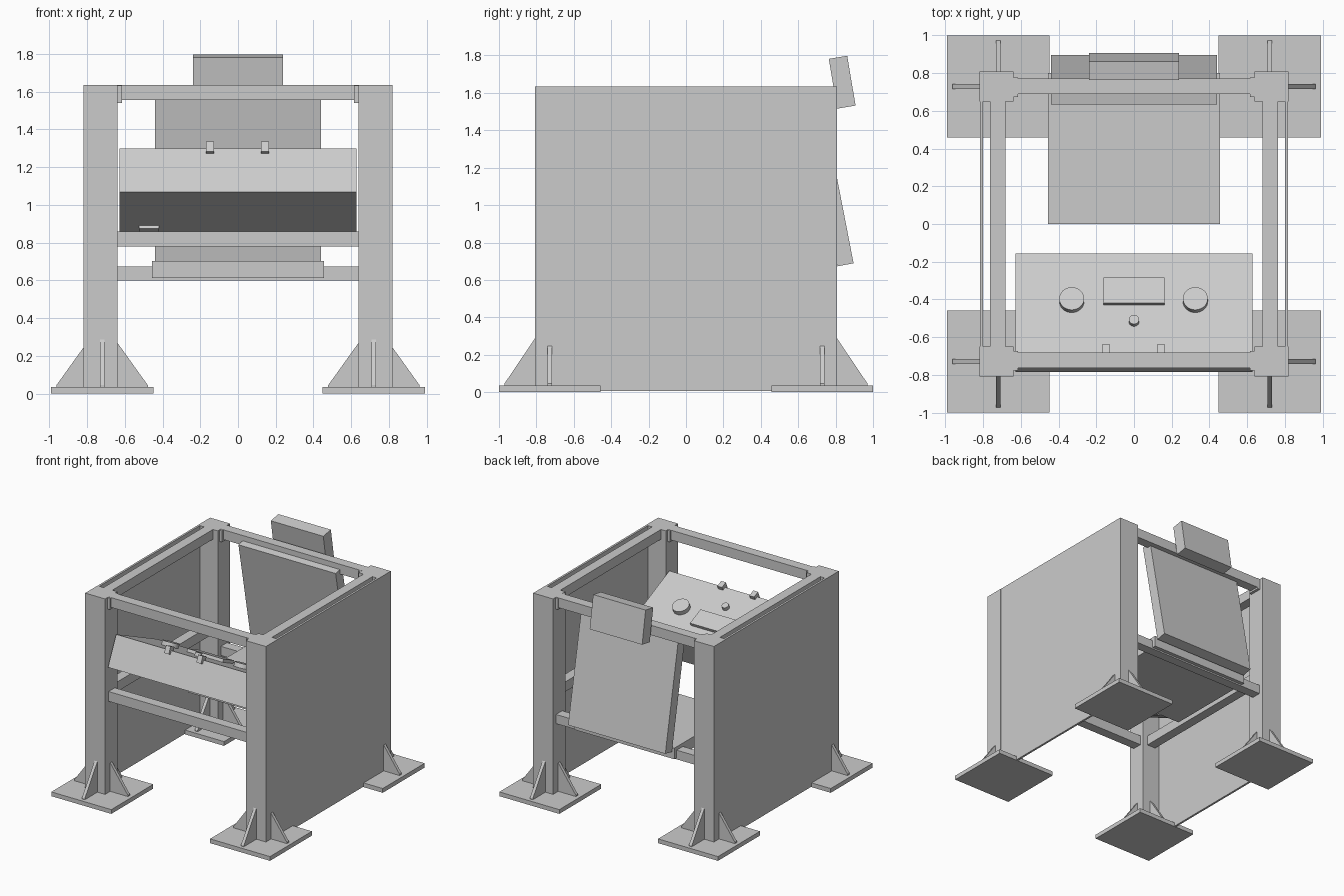
import bpy, bmesh
from math import radians, pi
from mathutils import Matrix, Vector

cube = bpy.data.objects.get("Cube")
if cube:
    bpy.data.objects.remove(cube, do_unlink=True)

grey = bpy.data.materials.new("light_grey")
grey.use_nodes = True
COLOUR = (0.6, 0.6, 0.6, 1)
grey.diffuse_color = COLOUR
grey.node_tree.nodes["Principled BSDF"].inputs["Base Color"].default_value = COLOUR


def finish(name, bm, matrix=Matrix()):
    bmesh.ops.recalc_face_normals(bm, faces=bm.faces)
    mesh = bpy.data.meshes.new(name)
    bm.to_mesh(mesh)
    bm.free()
    mesh.materials.append(grey)
    obj = bpy.data.objects.new(name, mesh)
    obj.matrix_world = matrix
    bpy.context.collection.objects.link(obj)
    return obj


def tilted(x, y, z, degrees):
    return Matrix.Translation((x, y, z)) @ Matrix.Rotation(radians(degrees), 4, 'X')


def block(name, size, matrix):
    bm = bmesh.new()
    bmesh.ops.create_cube(bm, size=1)
    bmesh.ops.scale(bm, vec=size, verts=bm.verts)
    return finish(name, bm, matrix)


def box(name, x, y, z):
    """Upright box from (low, high) ranges."""
    ranges = (x, y, z)
    size = [hi - lo for lo, hi in ranges]
    centre = [(hi + lo) / 2 for lo, hi in ranges]
    return block(name, size, Matrix.Translation(centre))


def disc(name, radius, depth, matrix):
    bm = bmesh.new()
    bmesh.ops.create_cone(bm, cap_ends=True, segments=32, radius1=radius,
                          radius2=radius, depth=depth)
    for f in bm.faces:
        f.smooth = len(f.verts) == 4
    for e in bm.edges:
        e.smooth = all(len(f.verts) == 4 for f in e.link_faces)
    return finish(name, bm, matrix)


def gusset(name, inner, height, matrix):
    """Thin triangular rib pointing along local x."""
    bm = bmesh.new()
    profile = [(inner, 0.03), (0.242, 0.03), (0.242, 0.045), (inner, height)]
    face = bm.faces.new([bm.verts.new((r, -0.0125, z)) for r, z in profile])
    side = bmesh.ops.extrude_face_region(bm, geom=[face])["geom"]
    verts = [v for v in side if isinstance(v, bmesh.types.BMVert)]
    bmesh.ops.translate(bm, verts=verts, vec=(0, 0.025, 0))
    return finish(name, bm, matrix)


def span(sign, a, b):
    return tuple(sorted((sign * a, sign * b)))


TOP = 1.635
UPPER, MIDDLE, LOWER = (1.555, TOP), (0.78, 0.86), (0.6, 0.675)

# Corner posts with ribbed foot plates
for sx, side in ((1, "left"), (-1, "right")):
    for sy, end in ((-1, "front"), (1, "back")):
        tag = f"{end}_{side}"
        box(f"post_{tag}", span(sx, 0.638, 0.818), span(sy, 0.65, 0.808), (0, TOP))
        box(f"foot_plate_{tag}", span(sx, 0.447, 0.99), span(sy, 0.458, 1), (0, 0.035))
        for k in range(4):
            along_y = k % 2
            matrix = (Matrix.Translation((sx * 0.72, sy * 0.729, 0))
                      @ Matrix.Rotation(k * pi / 2, 4, 'Z'))
            gusset(f"foot_rib_{tag}_{k}", 0.07, 0.30 if along_y else 0.285, matrix)
        # Small end flange where the top crossbeam meets the post
        box(f"beam_flange_{tag}", span(sx, 0.615, 0.645), span(sy, 0.672, 0.775),
            (1.54, TOP - 0.002))

    # Side wall and side rails
    box(f"side_wall_{side}", span(sx, 0.8, 0.817), (-0.7, 0.7), (0.005, TOP))
    for label, heights in (("upper", UPPER), ("lower", MIDDLE)):
        box(f"{label}_side_rail_{side}", span(sx, 0.682, 0.762), (-0.66, 0.66), heights)

# Crossbeams
for name, y, z in (("upper_front_beam", (-0.763, -0.682), UPPER),
                   ("lower_front_beam", (-0.763, -0.682), MIDDLE),
                   ("upper_back_beam", (0.69, 0.77), UPPER),
                   ("lower_back_beam", (0.69, 0.77), LOWER)):
    box(name, (-0.645, 0.645), y, z)

# Seat
box("seat_cushion", (-0.455, 0.455), (0, 0.8), (0.612, 0.703))
block("seat_back", (0.88, 0.087, 0.925), tilted(0, 0.765, 1.135, 11))
block("headrest", (0.475, 0.1, 0.27), tilted(0, 0.835, 1.657, 9.5))

# Sloped control console and its fittings, placed in console space
console = tilted(0, -0.47, 1.065, -24.5)
SURFACE = 0.1265
block("console", (1.255, 0.577, 2 * SURFACE), console)


def on_console(x, y, z):
    return console @ Matrix.Translation(Vector((x, y, z)))


for x, side in ((0.325, "left"), (-0.33, "right")):
    disc(f"console_dial_{side}", 0.066, 0.04, on_console(x, 0.009, SURFACE + 0.015))
disc("console_button", 0.027, 0.035, on_console(0, -0.11, SURFACE + 0.012))
block("console_screen", (0.325, 0.148, 0.03), on_console(0, 0.061, SURFACE + 0.01))
for x, side in ((0.143, "left"), (-0.148, "right")):
    block(f"console_tab_{side}", (0.042, 0.055, 0.06), on_console(x, -0.285, SURFACE))
block("under_console_plate", (0.105, 0.1, 0.03), on_console(-0.472, 0.195, -SURFACE))
